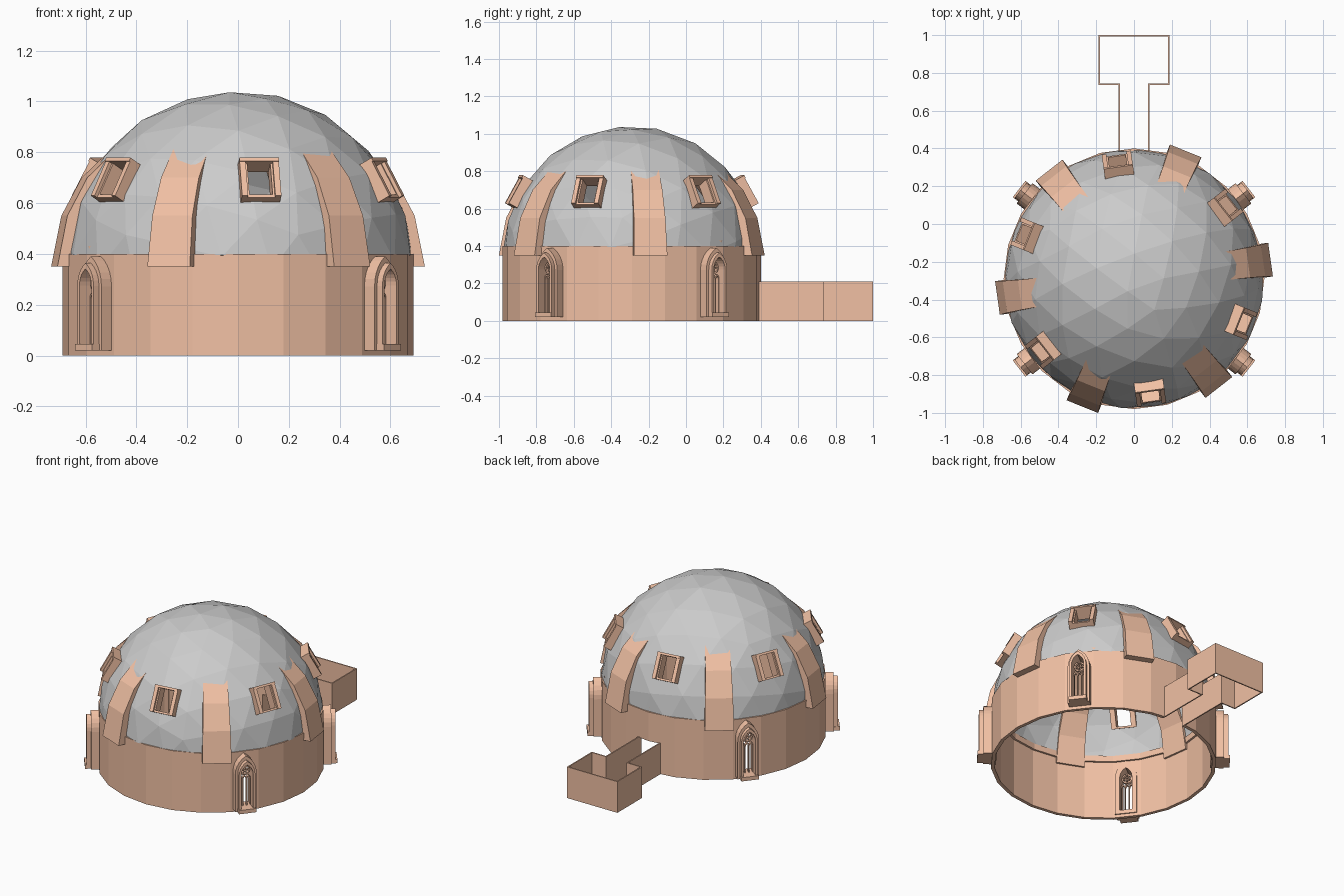
import bpy, bmesh
from math import radians, sin, cos, pi
from mathutils import Matrix

if "Cube" in bpy.data.objects:
    bpy.data.objects.remove(bpy.data.objects["Cube"])

CENTRE = (0, -0.29, 0)
DOME_Z = 0.35

clay = bpy.data.materials.new("terracotta")
clay.diffuse_color = (0.88, 0.53, 0.37, 1)
clay.use_nodes = True
clay.node_tree.nodes["Principled BSDF"].inputs["Base Color"].default_value = clay.diffuse_color


def finish(name, bm, mat=clay, matrix=None):
    bmesh.ops.recalc_face_normals(bm, faces=bm.faces)
    me = bpy.data.meshes.new(name)
    bm.to_mesh(me)
    bm.free()
    ob = bpy.data.objects.new(name, me)
    bpy.context.collection.objects.link(ob)
    if mat:
        me.materials.append(mat)
    if matrix is not None:
        ob.matrix_world = matrix
    return ob


def facing(angle, elev=0, z=0):
    """Local +Y points outward from the dome axis, X is tangential."""
    return (Matrix.Translation((CENTRE[0], CENTRE[1], z))
            @ Matrix.Rotation(radians(angle - 90), 4, 'Z')
            @ Matrix.Rotation(radians(elev), 4, 'X'))


def ring(bm, outer, inner, a, b):
    """Closed band between two (x, z) outlines, extruded from y=a to y=b."""
    loops = [[bm.verts.new((x, y, z)) for x, z in pts]
             for pts, y in ((outer, a), (outer, b), (inner, b), (inner, a))]
    n = len(outer)
    for k in range(4):
        p, q = loops[k], loops[(k + 1) % 4]
        for i in range(n):
            j = (i + 1) % n
            bm.faces.new((p[i], p[j], q[j], q[i]))


def prism(bm, pts, a, b):
    lo = [bm.verts.new((x, a, z)) for x, z in pts]
    hi = [bm.verts.new((x, b, z)) for x, z in pts]
    bm.faces.new(lo)
    bm.faces.new(hi[::-1])
    for i in range(len(pts)):
        j = (i + 1) % len(pts)
        bm.faces.new((lo[i], lo[j], hi[j], hi[i]))


def arch(hw, z0, spring, cx=0, n=5):
    """Pointed arch outline."""
    right = [(2 * hw * cos(pi / 3 * i / n) - hw, spring + 2 * hw * sin(pi / 3 * i / n))
             for i in range(n + 1)]
    left = [(-x, z) for x, z in right[-2::-1]]
    return [(x + cx, z) for x, z in [(hw, z0)] + right + left + [(-hw, z0)]]


def circle(r, cz, n=12):
    return [(r * cos(2 * pi * i / n), cz + r * sin(2 * pi * i / n)) for i in range(n)]


def rect(hw, z0, z1, cx=0):
    return [(cx - hw, z0), (cx + hw, z0), (cx + hw, z1), (cx - hw, z1)]


def tube(name, r_out, r_in, z0, z1, n=24):
    bm = bmesh.new()
    ring(bm, circle(r_out, 0, n), circle(r_in, 0, n), z0, z1)
    bmesh.ops.transform(bm, verts=bm.verts, matrix=Matrix.Translation(CENTRE)
                        @ Matrix.Rotation(pi / 2, 4, 'X') @ Matrix.Scale(-1, 4, (0, 1, 0)))
    for v in bm.verts:
        v.co.z = abs(v.co.z)
    return finish(name, bm)


def apply_mods(ob):
    bpy.context.view_layer.update()
    dg = bpy.context.evaluated_depsgraph_get()
    me = bpy.data.meshes.new_from_object(ob.evaluated_get(dg))
    ob.modifiers.clear()
    ob.data = me


def cut(ob, cutters):
    for c in cutters:
        c.hide_render = True
        m = ob.modifiers.new("opening", 'BOOLEAN')
        m.operation, m.solver, m.object = 'DIFFERENCE', 'EXACT', c
    apply_mods(ob)
    for c in cutters:
        bpy.data.objects.remove(c)


def cutter(pts, a, b, matrix):
    bm = bmesh.new()
    prism(bm, pts, a, b)
    return finish("cutter", bm, None, matrix)


GOTHIC = (38, 142, 218, 322)
SKY = [38 + 60 * k for k in range(6)]
RIBS = [8 + 60 * k for k in range(6)]

# Drum wall with window openings and a doorway, plus the inner lip
drum = tube("drum_wall", 0.69, 0.668, 0, 0.40)
cut(drum, [cutter(arch(0.045, 0.04, 0.275), 0.5, 0.9, facing(a)) for a in GOTHIC]
    + [cutter(rect(0.076, -0.05, 0.205), 0.5, 0.9, facing(90))])
tube("drum_lip", 0.676, 0.655, 0.39, 0.43)

# Faceted dome shell
bm = bmesh.new()
bmesh.ops.create_icosphere(bm, subdivisions=3, radius=0.69,
                           matrix=Matrix.Translation((0, CENTRE[1], DOME_Z))
                           @ Matrix.Rotation(radians(14), 4, 'X')
                           @ Matrix.Rotation(radians(9), 4, 'Y'))
bmesh.ops.bisect_plane(bm, geom=bm.verts[:] + bm.edges[:] + bm.faces[:],
                       plane_co=(0, 0, 0.395), plane_no=(0, 0, 1), clear_inner=True)
dome = finish("dome", bm, None)
sol = dome.modifiers.new("shell", 'SOLIDIFY')
sol.thickness, sol.offset = 0.02, -1
apply_mods(dome)
cut(dome, [cutter(rect(0.06, -0.075, 0.075), 0.5, 0.9, facing(a, 29, DOME_Z)) for a in SKY])

# Curved ribs that flare at the foot and sink into the dome
OUT = [(0.73, 0.35), (0.69, 0.55), (0.61, 0.70), (0.49, 0.815), (0.34, 0.925)]
INN = [(0.65, 0.35), (0.62, 0.53), (0.55, 0.66), (0.45, 0.765), (0.32, 0.875)]
for a in RIBS:
    bm = bmesh.new()
    rows = []
    for i, ((ro, zo), (ri, zi)) in enumerate(zip(OUT, INN)):
        w = 0.09 - 0.005 * i
        rows.append([bm.verts.new(p) for p in
                     ((-w, ro, zo), (w, ro, zo), (w, ri, zi), (-w, ri, zi))])
    for p, q in zip(rows, rows[1:]):
        for k in range(4):
            bm.faces.new((p[k], p[(k + 1) % 4], q[(k + 1) % 4], q[k]))
    bm.faces.new(rows[0])
    bm.faces.new(rows[-1])
    finish("dome_rib", bm, clay, facing(a))

# Tilted window frames in the dome
for a in SKY:
    bm = bmesh.new()
    ring(bm, rect(0.078, -0.083, 0.083), rect(0.046, -0.07, 0.07), 0.64, 0.71)
    for s in (-1, 1):
        prism(bm, rect(0.012, -0.083, 0.083, s * 0.066), 0.64, 0.725)
    prism(bm, rect(0.078, 0.07, 0.085), 0.64, 0.73)
    finish("dome_window_frame", bm, clay, facing(a, 29, DOME_Z))

# Pointed windows with stepped frame, lancets and rose
for a in GOTHIC:
    bm = bmesh.new()
    ring(bm, arch(0.068, 0.02, 0.272), arch(0.049, 0.04, 0.275), 0.655, 0.735)
    ring(bm, arch(0.052, 0.03, 0.274), arch(0.038, 0.045, 0.275), 0.655, 0.762)
    prism(bm, rect(0.055, 0.02, 0.045), 0.66, 0.772)
    finish("pointed_window_frame", bm, clay, facing(a))
    bm = bmesh.new()
    for cx in (-0.0255, 0, 0.0255):
        ring(bm, arch(0.0145, 0.04, 0.222, cx, 3), arch(0.0095, 0.045, 0.222, cx, 3), 0.69, 0.71)
    ring(bm, circle(0.033, 0.283), circle(0.025, 0.283), 0.69, 0.712)
    ring(bm, circle(0.011, 0.283), circle(0.006, 0.283), 0.69, 0.712)
    for k in range(6):
        t = k * pi / 3
        d, n = (cos(t), sin(t)), (-sin(t) * 0.003, cos(t) * 0.003)
        prism(bm, [(d[0] * r + s * n[0], 0.283 + d[1] * r + s * n[1])
                   for r, s in ((0.009, -1), (0.027, -1), (0.027, 1), (0.009, 1))], 0.692, 0.708)
    finish("window_tracery", bm, clay, facing(a))

# Roofless corridor and back room: thin walls following the plan
T = 0.008
plan = [(0.083, 0.385), (0.083, 0.735), (0.188, 0.735), (0.188, 1.0)]
inside = [(0.083 - T, 0.385), (0.083 - T, 0.735 + T), (0.188 - T, 0.735 + T), (0.188 - T, 1 - T)]
full = plan + [(-x, y) for x, y in plan[::-1]]
full_in = inside + [(-x, y) for x, y in inside[::-1]]
bm = bmesh.new()
cols = [[bm.verts.new((x, y, z)) for (x, y), z in ((o, 0), (o, 0.21), (i, 0.21), (i, 0))]
        for o, i in zip(full, full_in)]
for p, q in zip(cols, cols[1:]):
    for k in range(4):
        bm.faces.new((p[k], p[(k + 1) % 4], q[(k + 1) % 4], q[k]))
bm.faces.new(cols[0])
bm.faces.new(cols[-1])
finish("annex_walls", bm)
